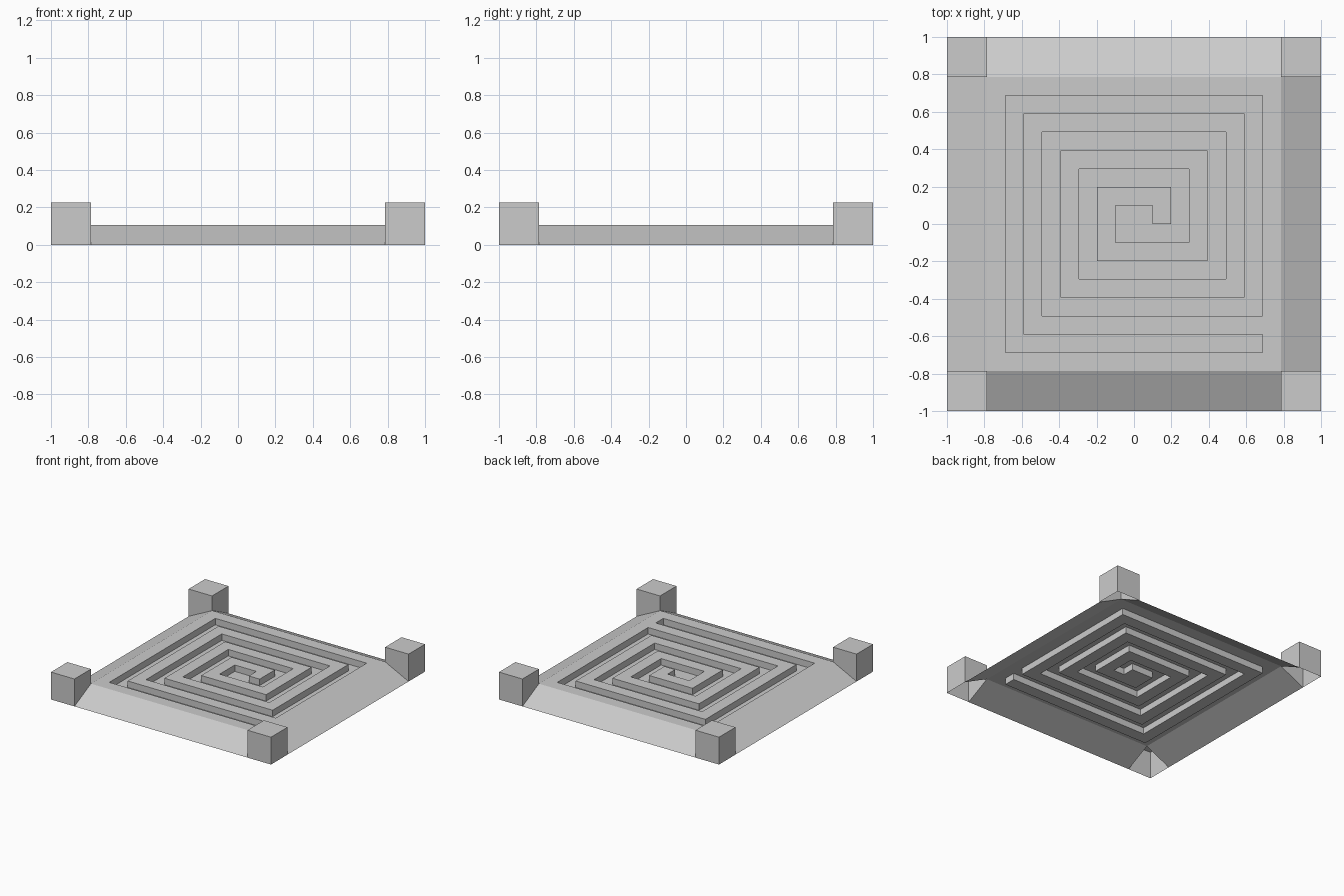
import bpy, bmesh, math
from mathutils import Matrix

if "Cube" in bpy.data.objects:
    bpy.data.objects.remove(bpy.data.objects["Cube"])

U = 0.0983          # maze cell size
C = 8 * U           # half width of the flat plate
PLATE_Z = 0.105
POST_Z = 0.225
DEPTH = 0.053       # groove depth


def finish(bm, name):
    mesh = bpy.data.meshes.new(name)
    bm.to_mesh(mesh)
    bm.free()
    obj = bpy.data.objects.new(name, mesh)
    bpy.context.collection.objects.link(obj)
    return obj


# Cells covered by the square spiral groove, walked from outside to centre
path = [(6, -7), (-7, -7), (-7, 6), (6, 6), (6, -5), (-5, -5), (-5, 4), (4, 4),
        (4, -3), (-3, -3), (-3, 2), (2, 2), (2, -1), (-1, -1), (-1, 0), (0, 0)]
cells = set()
for (x0, y0), (x1, y1) in zip(path, path[1:]):
    n = max(abs(x1 - x0), abs(y1 - y0))
    for k in range(n + 1):
        cells.add((x0 + (x1 - x0) * k // n, y0 + (y1 - y0) * k // n))

# Thin plate with the groove pressed down into it
bm = bmesh.new()
bmesh.ops.create_grid(bm, x_segments=16, y_segments=16, size=C,
                      matrix=Matrix.Translation((0, 0, PLATE_Z)))
groove = []
for f in bm.faces:
    p = f.calc_center_median()
    if (math.floor(p.x / U), math.floor(p.y / U)) in cells:
        groove.append(f)
ext = bmesh.ops.extrude_face_region(bm, geom=groove)
bmesh.ops.translate(bm, vec=(0, 0, -DEPTH),
                    verts=[v for v in ext["geom"] if isinstance(v, bmesh.types.BMVert)])
old = [f for f in groove if f.is_valid]
if old:
    bmesh.ops.delete(bm, geom=old, context='FACES')
up = [f for f in bm.faces if abs(f.normal.z) > 0.5]
if up and up[0].normal.z < 0:
    bmesh.ops.reverse_faces(bm, faces=bm.faces[:])
finish(bm, "spiral_plate")

# Four sloped borders and four hollow corner posts, each turned about z
for i, side in enumerate(("front", "right", "back", "left")):
    turn = Matrix.Rotation(i * math.pi / 2, 4, 'Z')

    bm = bmesh.new()
    bm.faces.new([bm.verts.new(p) for p in
                  ((-C, -1, 0), (C, -1, 0), (C, -C, PLATE_Z), (-C, -C, PLATE_Z))])
    bm.transform(turn)
    finish(bm, side + "_slope")

    # Open-bottomed box whose inner lower corner rests on the plate
    bm = bmesh.new()
    low = [bm.verts.new(p) for p in
           ((-1, -1, 0), (-C, -1, 0), (-C, -C, PLATE_Z), (-1, -C, 0))]
    top = [bm.verts.new((v.co.x, v.co.y, POST_Z)) for v in low]
    bm.faces.new(top)
    for k in range(4):
        j = (k + 1) % 4
        bm.faces.new((low[k], low[j], top[j], top[k]))
    bm.transform(turn)
    finish(bm, side + "_corner_post")
